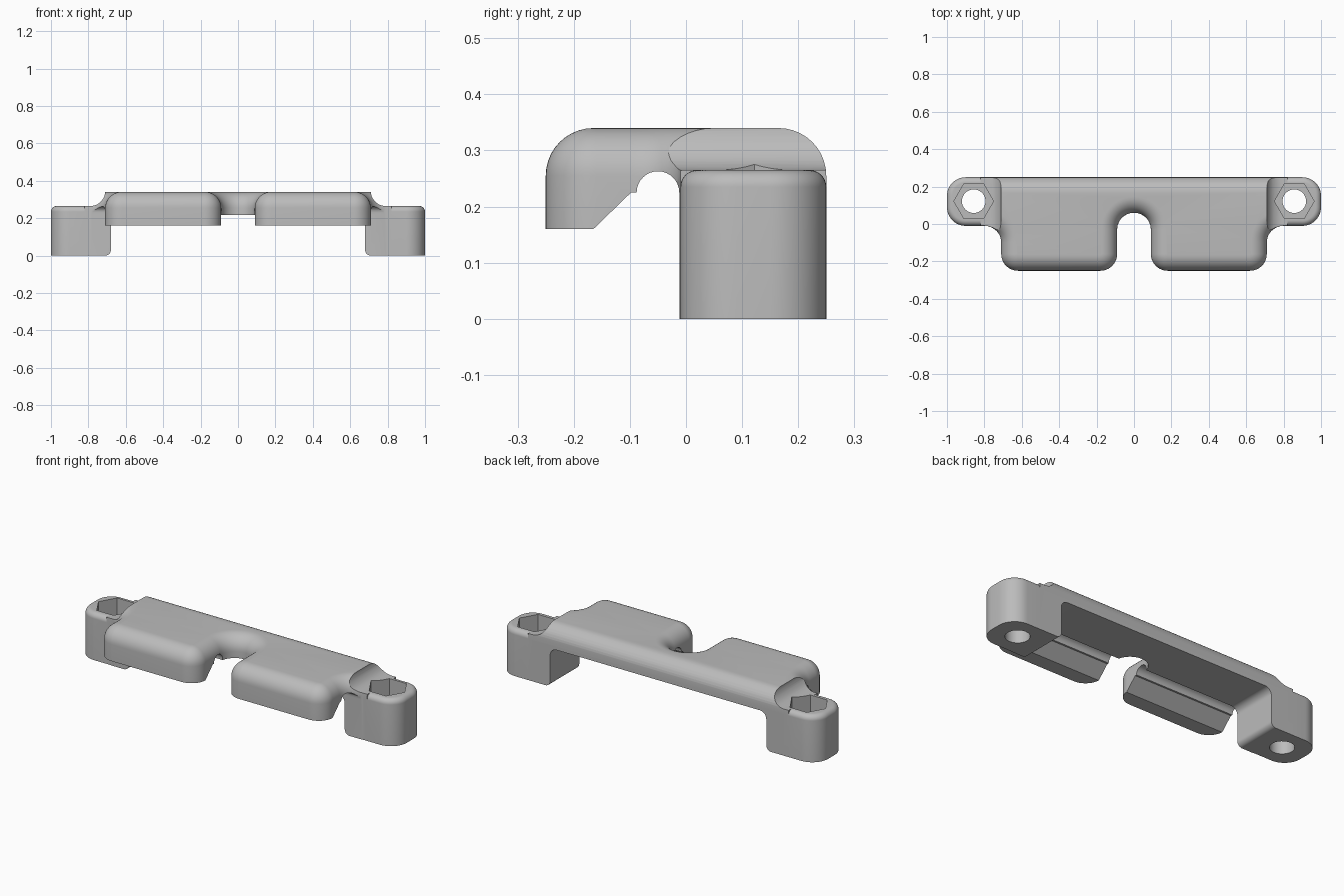
import bpy, bmesh
from math import sin, cos, radians, pi

cube = bpy.data.objects.get("Cube")
if cube:
    bpy.data.objects.remove(cube, do_unlink=True)

grey = bpy.data.materials.new("plain_grey")
grey.use_nodes = True
colour = (0.5, 0.5, 0.5, 1)
grey.diffuse_color = colour
grey.node_tree.nodes["Principled BSDF"].inputs["Base Color"].default_value = colour


def arc(cx, cy, r, start, end, n=12):
    angles = [radians(start + (end - start) * i / n) for i in range(n + 1)]
    return [(cx + r * cos(a), cy + r * sin(a)) for a in angles]


def loft(name, rings):
    """Solid through equal rings of points, capped at both ends."""
    bm = bmesh.new()
    loops = [[bm.verts.new(p) for p in ring] for ring in rings]
    n = len(loops[0])
    for low, high in zip(loops, loops[1:]):
        for i in range(n):
            j = (i + 1) % n
            bm.faces.new((low[i], low[j], high[j], high[i]))
    bm.faces.new(loops[0][::-1])
    bm.faces.new(loops[-1])
    bmesh.ops.recalc_face_normals(bm, faces=bm.faces)
    mesh = bpy.data.meshes.new(name)
    bm.to_mesh(mesh)
    bm.free()
    mesh.materials.append(grey)
    obj = bpy.data.objects.new(name, mesh)
    bpy.context.collection.objects.link(obj)
    return obj


def rounded_prism(name, outline, height, r, steps=10):
    """Upright prism whose top rim is rolled over; outline(d) is inset by d."""
    rings = [[(x, y, 0) for x, y in outline(0)]]
    for i in range(steps + 1):
        a = pi / 2 * i / steps
        z = height - r + r * sin(a)
        rings.append([(x, y, z) for x, y in outline(r * (1 - cos(a)))])
    return loft(name, rings)


def combine(target, tool, operation):
    mod = target.modifiers.new("combine", 'BOOLEAN')
    mod.operation = operation
    mod.solver = 'EXACT'
    mod.object = tool
    tool.hide_render = True
    bpy.context.view_layer.objects.active = target
    bpy.ops.object.modifier_apply(modifier=mod.name)
    bpy.data.objects.remove(tool, do_unlink=True)


def body_outline(d):
    half = arc(0, -0.03, 0.09 + d, 90, 0)              # centre slot
    half += arc(0.18, -0.16, 0.09 - d, 180, 270)       # lobe corners
    half += arc(0.62, -0.16, 0.09 - d, 270, 360)
    half += arc(0.80, -0.10, 0.09 + d, 180, 90)        # sweep into the ear
    half += [(0.82, -0.01 + d), (0.82, 0.25 - d)]
    return half + [(-x, y) for x, y in half[:0:-1]]


def ear_outline(side):
    def outline(d):
        pts = [(0.78, -0.01 + d)] + arc(0.90, 0.09, 0.10 - d, 270, 360)
        pts += arc(0.90, 0.15, 0.10 - d, 0, 90) + [(0.78, 0.25 - d)]
        return [(side * x, y) for x, y in pts]
    return outline


# Bridge with the two front lobes
clamp = rounded_prism("clamp_bracket", body_outline, 0.34, 0.085)

# Ends step down to the ears in a hollow curve, then the ears join on
for side in (-1, 1):
    step = [(0.71, 0.5), (0.71, 0.345)] + arc(0.79, 0.345, 0.08, 180, 270)
    step += [(1.1, 0.265), (1.1, 0.5)]
    cutter = loft("step_cutter", [[(side * x, y, z) for x, z in step] for y in (-0.4, 0.4)])
    combine(clamp, cutter, 'DIFFERENCE')
    ear = rounded_prism("ear", ear_outline(side), 0.265, 0.03)
    combine(clamp, ear, 'UNION')

# Underside of the lobes: lip, slope and round groove
lip = [(-0.4, -0.1), (-0.4, 0.16), (-0.165, 0.16), (-0.098, 0.225)]
lip += arc(-0.05, 0.225, 0.038, 180, 0, 16) + [(-0.012, -0.1)]
combine(clamp, loft("groove_cutter", [[(x, y, z) for y, z in lip] for x in (-1.2, 1.2)]),
        'DIFFERENCE')

# Arch between the legs
arch = [(0.71, -0.1)] + arc(0.71, 0.03, 0.03, 270, 180)
arch += arc(0.64, 0.178, 0.04, 0, 90)
arch += [(-x, z) for x, z in arch[::-1]]
combine(clamp, loft("arch_cutter", [[(x, y, z) for x, z in arch] for y in (-0.02, 0.4)]),
        'DIFFERENCE')

# Bolt holes with hexagonal nut pockets
for side in (-1, 1):
    for radius, sides, bottom in ((0.063, 32, -0.1), (0.106, 6, 0.16)):
        ring = arc(side * 0.857, 0.122, radius, 0, 360, sides)[:-1]
        cutter = loft("bolt_cutter", [[(x, y, z) for x, y in ring] for z in (bottom, 0.5)])
        combine(clamp, cutter, 'DIFFERENCE')

bpy.ops.object.select_all(action='DESELECT')
clamp.select_set(True)
bpy.context.view_layer.objects.active = clamp
bpy.ops.object.shade_smooth_by_angle(angle=radians(30))
